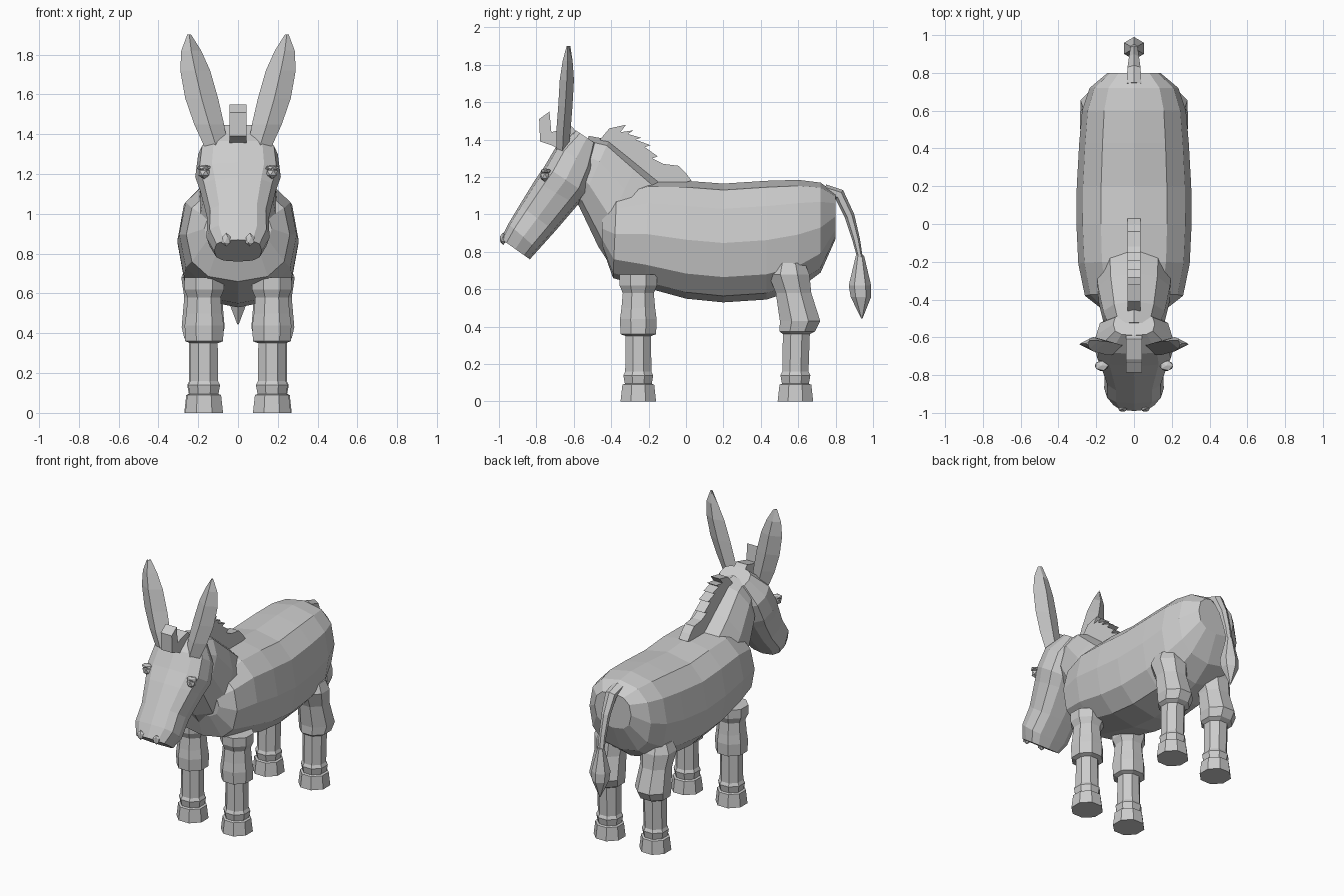
import bpy
import bmesh
from math import sin, cos, pi, copysign
from mathutils import Vector

cube = bpy.data.objects.get("Cube")
if cube:
    bpy.data.objects.remove(cube, do_unlink=True)

coat = bpy.data.materials.new("grey coat")
coat.use_nodes = True
GREY = (0.6, 0.6, 0.6, 1)
coat.diffuse_color = GREY
coat.node_tree.nodes["Principled BSDF"].inputs["Base Color"].default_value = GREY


def finish(name, bm):
    """Turn a bmesh into a flat shaded object."""
    bmesh.ops.recalc_face_normals(bm, faces=bm.faces)
    mesh = bpy.data.meshes.new(name)
    bm.to_mesh(mesh)
    bm.free()
    mesh.materials.append(coat)
    obj = bpy.data.objects.new(name, mesh)
    bpy.context.collection.objects.link(obj)
    return obj


def skin(name, rings):
    """Bridge rings of equal point count and cap both ends."""
    bm = bmesh.new()
    loops = [[bm.verts.new(p) for p in ring] for ring in rings]
    n = len(loops[0])
    for a, b in zip(loops, loops[1:]):
        for i in range(n):
            j = (i + 1) % n
            bm.faces.new((a[i], a[j], b[j], b[i]))
    bm.faces.new(loops[0])
    bm.faces.new(loops[-1])
    return finish(name, bm)


def loft(name, sections, sides=12, power=2.5, x=0, turn=0):
    """Sections: upper y, z, lower y, z, half width; rounded-box outline."""
    def bend(v):
        return copysign(abs(v) ** (2 / power), v)
    rings = []
    for ty, tz, by, bz, w in sections:
        top, low = Vector((x, ty, tz)), Vector((x, by, bz))
        mid, up = (top + low) / 2, (top - low) / 2
        angles = [2 * pi * (i + turn) / sides for i in range(sides)]
        rings.append([mid + up * bend(cos(a)) + Vector((w * bend(sin(a)), 0, 0))
                      for a in angles])
    return skin(name, rings)


def column(name, stack, x, sides=8, turn=0.5):
    """Upright loft from (y, z, radius) levels, with flat sides outward."""
    k = 1 / cos(pi / sides) if turn else 1
    loft(name, [(y + r * k, z, y - r * k, z, r * k) for y, z, r in stack],
         sides, 2, x, turn)


def plate(name, outline, half):
    """Side outline (y, z) given thickness across x."""
    skin(name, [[(s * half, y, z) for y, z in outline] for s in (-1, 1)])


# Torso, neck and head
loft("body", [
    (-.45, 1.02, -.45, .83, .17), (-.37, 1.13, -.39, .66, .26),
    (-.2, 1.18, -.22, .61, .295), (0, 1.18, 0, .55, .305),
    (.2, 1.165, .2, .53, .303), (.43, 1.18, .43, .545, .29),
    (.6, 1.185, .6, .6, .275), (.72, 1.17, .72, .69, .235),
    (.8, 1.11, .8, .87, .14)])
loft("neck", [
    (-.1, 1.15, -.36, .66, .21), (-.26, 1.28, -.47, .83, .2),
    (-.41, 1.4, -.57, 1.04, .17), (-.52, 1.42, -.62, 1.12, .13)],
    sides=10, power=2.2)
loft("head", [
    (-.59, 1.45, -.47, 1.37, .11), (-.69, 1.37, -.485, 1.23, .2),
    (-.755, 1.26, -.53, 1.11, .215), (-.81, 1.18, -.58, 1.05, .19),
    (-.89, 1.05, -.7, .91, .155), (-.95, .95, -.79, .81, .158),
    (-.99, .87, -.835, .76, .12)], power=2.8)

# Upright mane with a stepped crest, and a forelock
plate("mane", [
    (.03, 1.18), (0, 1.22), (-.04, 1.26), (-.12, 1.27), (-.18, 1.3),
    (-.15, 1.31), (-.22, 1.36), (-.19, 1.37), (-.27, 1.4), (-.24, 1.41),
    (-.31, 1.43), (-.28, 1.45), (-.35, 1.44), (-.32, 1.48), (-.41, 1.46),
    (-.46, 1.4), (-.4, 1.36), (-.25, 1.22), (-.1, 1.15)], .035)
plate("forelock", [
    (-.78, 1.39), (-.785, 1.51), (-.73, 1.55), (-.72, 1.44),
    (-.61, 1.47), (-.55, 1.4), (-.66, 1.34), (-.72, 1.37)], .042)

# Tail with a tapered tuft
loft("tail", [
    (.75, 1.16, .73, 1.1, .045), (.84, 1.13, .8, 1.08, .04),
    (.9, 1.0, .85, .98, .03), (.93, .87, .89, .86, .025),
    (.945, .77, .915, .77, .025)], sides=6, power=2)
column("tail_tuft", [(.93, .78, .022), (.93, .62, .06), (.935, .56, .055),
                     (.94, .445, .004)], 0, sides=6, turn=0)

# Paired parts
HOOF = [(0, .095), (.09, .085), (.095, .072), (.14, .08), (.16, .07)]
FRONT = [(.35, .068), (.36, .095), (.44, .098), (.5, .09), (.58, .083),
         (.62, .1), (.68, .1)]
HIND = [(.59, .36, .072), (.595, .375, .095), (.61, .43, .108),
        (.575, .58, .095), (.55, .68, .11), (.55, .74, .085)]
EAR = [(.05, .17, 1.34, -.66), (.07, .22, 1.45, -.655), (.1, .265, 1.58, -.645),
       (.14, .29, 1.72, -.637), (.185, .285, 1.82, -.633), (.235, .255, 1.9, -.633)]

for side, s in (("left", 1), ("right", -1)):
    column("front_leg_" + side,
           [(-.255, z, r) for z, r in HOOF + FRONT], s * .17)
    column("hind_leg_" + side,
           [(.585, z, r) for z, r in HOOF] + HIND, s * .175)

    # Leaf shaped ear with a central ridge on each face
    rings = []
    for inner, outer, z, y in EAR:
        mid, thick = s * (inner + outer) / 2, .04 * (outer - inner) / .15
        thick = min(thick, .038)
        rings.append([(s * inner, y + .015, z), (mid, y - thick, z),
                      (s * outer, y, z), (mid, y + thick, z)])
    skin("ear_" + side, rings)

    # Eye ball under a lid
    for part, size, spot in (
            ("eye_", (.032, .026, .03), (s * .17, -.755, 1.205)),
            ("eyelid_", (.04, .03, .014), (s * .172, -.75, 1.232)),
            ("nostril_", (.026, .018, .034), (s * .06, -.978, .87))):
        bm = bmesh.new()
        bmesh.ops.create_icosphere(bm, subdivisions=1, radius=1)
        bmesh.ops.scale(bm, vec=size, verts=bm.verts)
        bmesh.ops.translate(bm, vec=spot, verts=bm.verts)
        finish(part + side, bm)
